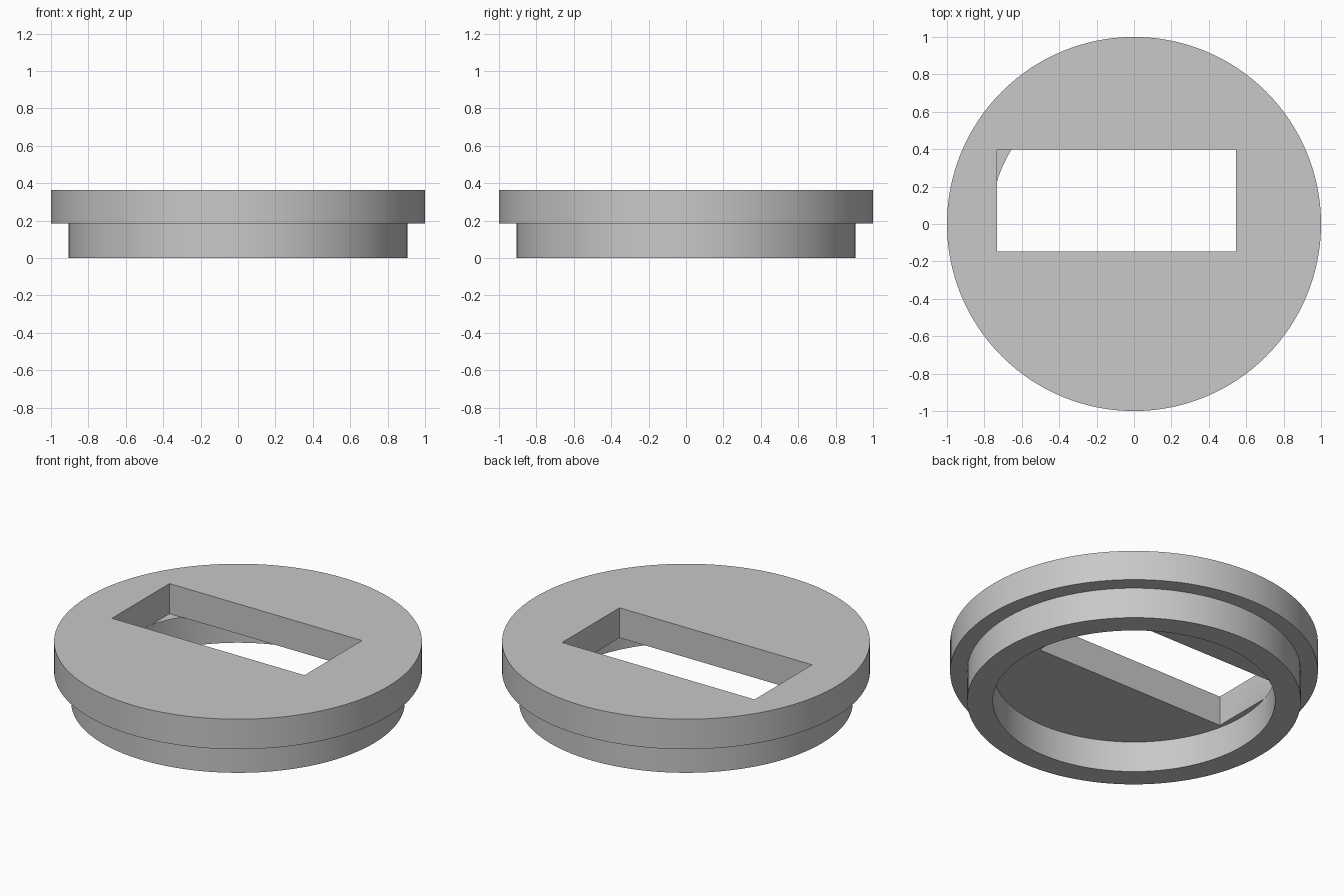
import bpy
import bmesh
import math

if "Cube" in bpy.data.objects:
    bpy.data.objects.remove(bpy.data.objects["Cube"])

# Dimensions
RIM_RADIUS, COLLAR_RADIUS, BORE_RADIUS = 1.0, 0.907, 0.767
STEP_Z, TOP_Z = 0.185, 0.365
SEGMENTS = 128

grey = bpy.data.materials.new("plain grey")
grey.use_nodes = True
colour = (0.58, 0.58, 0.58, 1)
grey.diffuse_color = colour
grey.node_tree.nodes["Principled BSDF"].inputs["Base Color"].default_value = colour


def add_object(name, bm):
    bmesh.ops.recalc_face_normals(bm, faces=bm.faces)
    mesh = bpy.data.meshes.new(name)
    bm.to_mesh(mesh)
    bm.free()
    mesh.materials.append(grey)
    obj = bpy.data.objects.new(name, mesh)
    bpy.context.collection.objects.link(obj)
    return obj


# Stepped cap with a round recess underneath, turned from one profile
profile = [(BORE_RADIUS, STEP_Z), (BORE_RADIUS, 0), (COLLAR_RADIUS, 0),
           (COLLAR_RADIUS, STEP_Z), (RIM_RADIUS, STEP_Z), (RIM_RADIUS, TOP_Z)]
bm = bmesh.new()
rings = []
for radius, z in profile:
    angles = [math.tau * i / SEGMENTS for i in range(SEGMENTS)]
    rings.append([bm.verts.new((radius * math.cos(a), radius * math.sin(a), z)) for a in angles])
for lower, upper in zip(rings, rings[1:]):
    for i in range(SEGMENTS):
        j = (i + 1) % SEGMENTS
        bm.faces.new((lower[i], lower[j], upper[j], upper[i]))
bm.faces.new(rings[0])
bm.faces.new(rings[-1])
cap = add_object("round_cap", bm)

# Off-centre rectangular window, cut through the plate just into the collar
x0, x1, y0, y1 = -0.733, 0.545, -0.148, 0.397
z0, z1 = STEP_Z - 0.001, TOP_Z + 0.2
bm = bmesh.new()
bmesh.ops.create_cube(bm, size=1)
bmesh.ops.scale(bm, vec=(x1 - x0, y1 - y0, z1 - z0), verts=bm.verts)
bmesh.ops.translate(bm, vec=((x0 + x1) / 2, (y0 + y1) / 2, (z0 + z1) / 2), verts=bm.verts)
cutter = add_object("window_cutter", bm)
cutter.hide_render = True

cut = cap.modifiers.new("window", 'BOOLEAN')
cut.operation = 'DIFFERENCE'
cut.solver = 'EXACT'
cut.object = cutter

bpy.ops.object.select_all(action='DESELECT')
cap.select_set(True)
bpy.context.view_layer.objects.active = cap
bpy.ops.object.modifier_apply(modifier=cut.name)
bpy.data.objects.remove(cutter)
bpy.ops.object.shade_smooth_by_angle(angle=math.radians(30))
